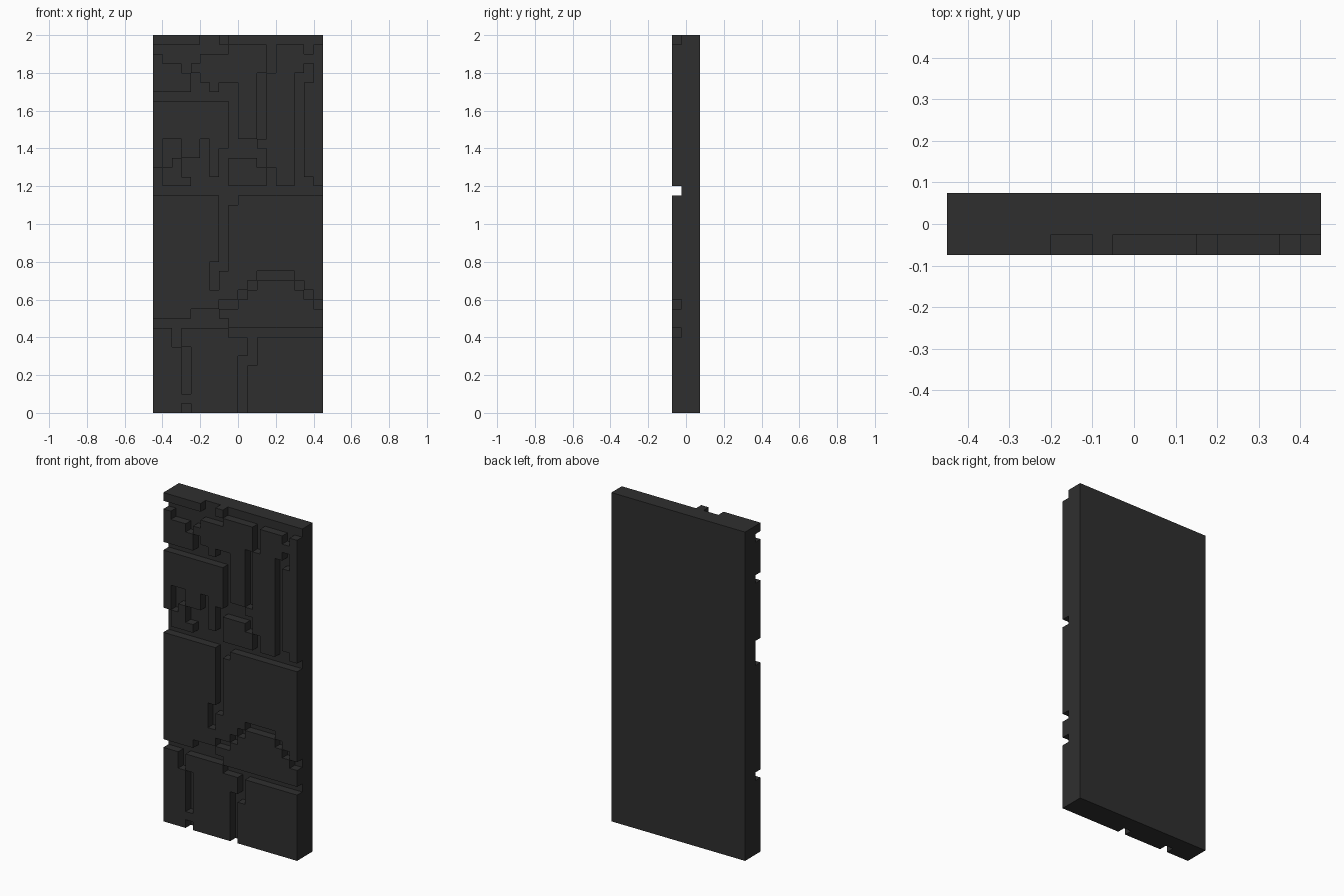
import bpy, bmesh

if "Cube" in bpy.data.objects:
    bpy.data.objects.remove(bpy.data.objects["Cube"])

# The slab is a grid of square cells; a front layer is cut by one-cell-wide cracks.
CELL, COLS, ROWS = 0.05, 18, 40
FACE = -CELL / 2

mat = bpy.data.materials.new("dark_charcoal")
mat.diffuse_color = (0.028, 0.028, 0.028, 1)
mat.use_nodes = True
mat.node_tree.nodes["Principled BSDF"].inputs["Base Color"].default_value = mat.diffuse_color

# straight joints between courses: row, first column, last column
JOINTS = [(8, 8, 17), (9, 0, 7), (23, 0, 17), (33, 0, 8), (38, 0, 7), (39, 5, 6), (39, 8, 17)]

# winding cracks, as corner points (column, row)
CRACKS = [
    [(2, 8), (2, 7), (3, 6), (3, 0)],
    [(9, 0), (9, 5), (10, 5), (10, 7)],
    [(4, 10), (6, 10), (9, 12), (11, 14), (14, 14), (17, 11)],
    [(6, 13), (6, 15), (7, 15), (7, 22), (8, 22)],
    [(0, 24), (1, 26), (1, 28), (2, 28), (3, 25), (4, 26), (4, 24), (7, 24), (7, 27)],
    [(5, 25), (5, 28)],
    [(7, 34), (8, 34), (8, 27), (11, 27), (12, 24)],
    [(12, 38), (12, 36), (11, 35), (11, 29), (9, 28)],
    [(16, 38), (16, 35), (15, 35), (15, 24), (16, 24)],
    [(5, 34), (4, 34), (4, 35), (3, 36), (4, 37), (1, 37)],
]
CHIPS = {(3, 1), (16, 37)}      # loose bits left standing in the cracks


def line(a, b):
    """Grid cells along a straight run."""
    n = max(abs(b[0] - a[0]), abs(b[1] - a[1]))
    return [(round(a[0] + (b[0] - a[0]) * i / n), round(a[1] + (b[1] - a[1]) * i / n))
            for i in range(n + 1)]


def block(name, cells, y, depth):
    """Raise a set of cells into one solid with clean flat faces."""
    bm = bmesh.new()
    for c, r in cells:
        bm.faces.new([bm.verts.new(((c + i - COLS / 2) * CELL, y, (r + j) * CELL))
                      for i, j in ((0, 0), (1, 0), (1, 1), (0, 1))])
    bmesh.ops.remove_doubles(bm, verts=bm.verts, dist=0.001)
    new = bmesh.ops.extrude_face_region(bm, geom=bm.faces[:])["geom"]
    bmesh.ops.translate(bm, vec=(0, depth, 0),
                        verts=[v for v in new if isinstance(v, bmesh.types.BMVert)])
    bmesh.ops.dissolve_limit(bm, angle_limit=0.01, verts=bm.verts[:], edges=bm.edges[:])
    bmesh.ops.recalc_face_normals(bm, faces=bm.faces)
    me = bpy.data.meshes.new(name)
    bm.to_mesh(me)
    bm.free()
    me.materials.append(mat)
    bpy.context.collection.objects.link(bpy.data.objects.new(name, me))


everything = {(c, r) for c in range(COLS) for r in range(ROWS)}
block("back_slab", sorted(everything), FACE, CELL * 2)

# carve the cracks out of the front layer
gaps = {(c, r) for r, a, b in JOINTS for c in range(a, b + 1)}
for path in CRACKS:
    for a, b in zip(path, path[1:]):
        gaps.update(line(a, b))
raised = everything - (gaps - CHIPS)

# each connected patch of cells becomes one stone
count = 0
while raised:
    stack, stone = [min(raised)], set()
    while stack:
        c, r = stack.pop()
        if (c, r) in raised:
            raised.remove((c, r))
            stone.add((c, r))
            stack += [(c + 1, r), (c - 1, r), (c, r + 1), (c, r - 1)]
    count += 1
    block(f"front_stone_{count}", sorted(stone), FACE - CELL, CELL)
